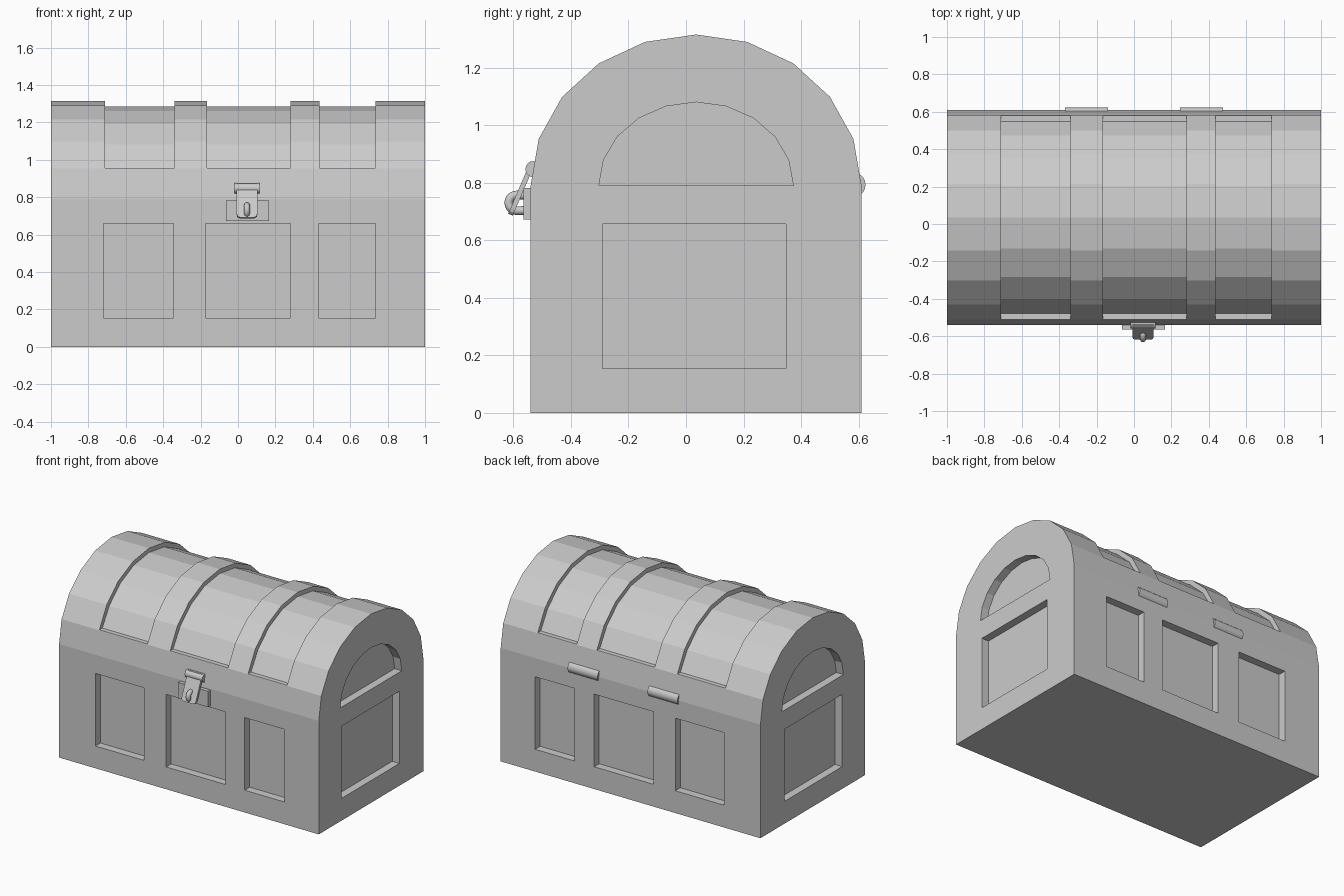
import bpy, bmesh
from math import sin, cos, pi

if "Cube" in bpy.data.objects:
    bpy.data.objects.remove(bpy.data.objects["Cube"])

CY, SEAM = 0.035, 0.79
FRONT, BACK, END = -0.54, 0.61, 1.0


def make(name, prisms, smooth=False):
    """One object from prisms: (yz profile, x start, x end)."""
    bm = bmesh.new()
    for prof, x0, x1 in prisms:
        a = [bm.verts.new((x0, y, z)) for y, z in prof]
        b = [bm.verts.new((x1, y, z)) for y, z in prof]
        bm.faces.new(a)
        bm.faces.new(b[::-1])
        n = len(prof)
        for i in range(n):
            j = (i + 1) % n
            bm.faces.new((a[j], a[i], b[i], b[j]))
    bmesh.ops.recalc_face_normals(bm, faces=bm.faces)
    me = bpy.data.meshes.new(name)
    bm.to_mesh(me)
    bm.free()
    ob = bpy.data.objects.new(name, me)
    bpy.context.collection.objects.link(ob)
    if smooth:
        bpy.ops.object.select_all(action='DESELECT')
        bpy.context.view_layer.objects.active = ob
        ob.select_set(True)
        bpy.ops.object.shade_smooth_by_angle()
    return ob


def rect(y0, y1, z0, z1):
    return [(y0, z0), (y1, z0), (y1, z1), (y0, z1)]


def arc(ry, rz, cy=CY, cz=SEAM, n=10, a0=0.0, a1=pi):
    return [(cy + ry * cos(a0 + (a1 - a0) * i / n),
             cz + rz * sin(a0 + (a1 - a0) * i / n)) for i in range(n + 1)]


def circle(cy, cz, r, n=20):
    return arc(r, r, cy, cz, n, 0, 2 * pi)[:-1]


def cut(ob, cutter):
    cutter.hide_render = True
    cutter.hide_viewport = True
    cutter.display_type = 'WIRE'
    m = ob.modifiers.new("recess", 'BOOLEAN')
    m.operation, m.solver, m.object = 'DIFFERENCE', 'EXACT', cutter


D = 0.055  # panel depth

# Lower box with sunken panels on all four sides
body = make("body", [(rect(FRONT, BACK, 0, SEAM), -END, END)])
panels = []
for x0, x1 in [(-0.72, -0.345), (-0.175, 0.28), (0.43, 0.735)]:
    panels.append((rect(FRONT - 0.1, FRONT + D, 0.155, 0.66), x0, x1))
    panels.append((rect(BACK - D, BACK + 0.1, 0.155, 0.66), x0, x1))
for s in (-1, 1):
    panels.append((rect(-0.29, 0.347, 0.155, 0.657), s * (END - D), s * (END + 0.1)))
cut(body, make("body_panel_cutter", panels))

# Faceted barrel lid
lid = make("lid", [(arc(0.575, 0.525), -END, END)])

# Sunken bands between the lid ribs, and arched end recesses
ledge = 0.955
inner = arc(0.54, 0.495)[1:-1]
inner[0], inner[-1] = (CY + 0.513, ledge), (CY - 0.513, ledge)
band = inner + [(CY - 0.8, ledge), (CY - 0.8, 1.6), (CY + 0.8, 1.6), (CY + 0.8, ledge)]
recesses = [(band, x0, x1) for x0, x1 in
            [(-0.71, -0.34), (-0.165, 0.28), (0.435, 0.735)]]
arch = arc(0.338, 0.29) + [(CY - 0.338, 0.7), (CY + 0.338, 0.7)]
for s in (-1, 1):
    recesses.append((arch, s * (END - D), s * (END + 0.1)))
cut(lid, make("lid_recess_cutter", recesses))

# Hinge barrels at the back
for name, x0, x1 in [("hinge_left", -0.37, -0.14), ("hinge_right", 0.245, 0.475)]:
    make(name, [(circle(0.582, 0.793, 0.042), x0, x1)], smooth=True)

# Latch: plate on the box, pivot on the lid, slanted strap
make("latch_plate", [(rect(-0.565, -0.53, 0.672, 0.782), -0.065, 0.165)])
make("latch_pivot", [(circle(-0.53, 0.847, 0.028), -0.02, 0.115)], smooth=True)
strap = make("latch_strap", [([(-0.54, 0.875), (-0.524, 0.868),
                               (-0.602, 0.686), (-0.618, 0.692)], -0.007, 0.103)])
bm = bmesh.new()
bm.from_mesh(strap.data)
corners = [e for e in bm.edges if all(v.co.z < 0.7 for v in e.verts)
           and abs(e.verts[0].co.x - e.verts[1].co.x) < 1e-4]
bmesh.ops.bevel(bm, geom=corners, offset=0.02, segments=3, profile=0.5, affect='EDGES')
bm.to_mesh(strap.data)
bm.free()

# Staple loop through the strap
path = [(-0.555, 0.757)] + arc(0.027, 0.027, -0.589, 0.73, 10, pi / 2, 1.5 * pi) + [(-0.555, 0.703)]
cu = bpy.data.curves.new("latch_staple", 'CURVE')
cu.dimensions = '3D'
cu.bevel_depth, cu.bevel_resolution, cu.use_fill_caps = 0.016, 3, True
sp = cu.splines.new('POLY')
sp.points.add(len(path) - 1)
for p, (y, z) in zip(sp.points, path):
    p.co = (0.048, y, z, 1)
sp.use_smooth = True
bpy.context.collection.objects.link(bpy.data.objects.new("latch_staple", cu))
